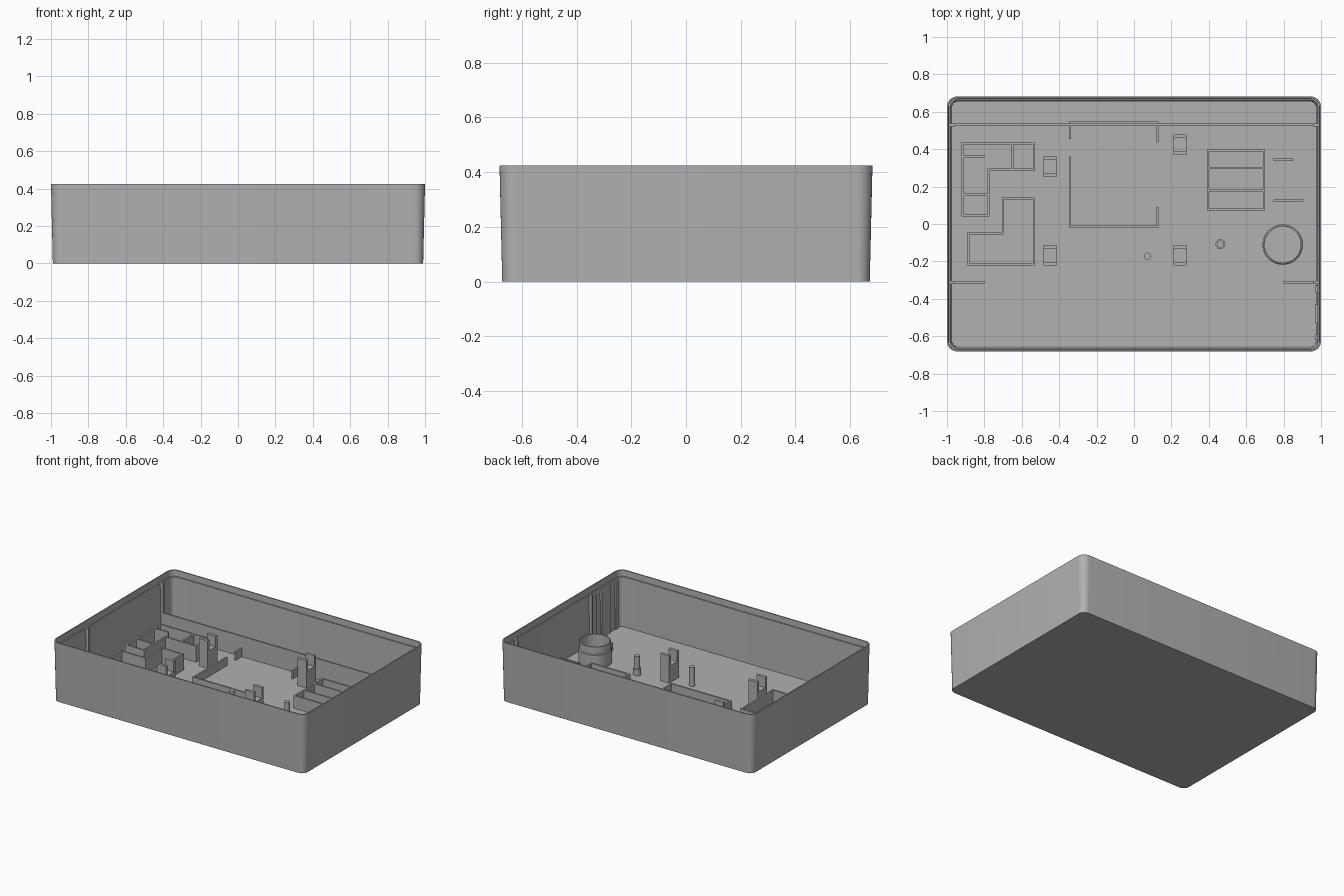
import bpy, bmesh, math
from mathutils import Vector

if "Cube" in bpy.data.objects:
    bpy.data.objects.remove(bpy.data.objects["Cube"], do_unlink=True)

FLOOR = 0.03
SINK = 0.005   # how far parts are let into the floor
RIB = 0.012    # rib thickness

plastic = bpy.data.materials.new("grey plastic")
plastic.use_nodes = True
GREY = (0.44, 0.44, 0.44, 1)
plastic.diffuse_color = GREY
plastic.node_tree.nodes["Principled BSDF"].inputs["Base Color"].default_value = GREY


def finish(name, bm, smooth=False):
    bmesh.ops.recalc_face_normals(bm, faces=bm.faces)
    mesh = bpy.data.meshes.new(name)
    bm.to_mesh(mesh)
    bm.free()
    mesh.materials.append(plastic)
    obj = bpy.data.objects.new(name, mesh)
    bpy.context.collection.objects.link(obj)
    if smooth:
        bpy.ops.object.select_all(action='DESELECT')
        obj.select_set(True)
        bpy.context.view_layer.objects.active = obj
        bpy.ops.object.shade_smooth_by_angle(angle=math.radians(30))
    return obj


def skin(bm, rings, closed=False):
    """Bridge successive vertex rings, then cap both ends or close the loop."""
    loops = [[bm.verts.new(p) for p in ring] for ring in rings]
    pairs = list(zip(loops, loops[1:]))
    if closed:
        pairs.append((loops[-1], loops[0]))
    for a, b in pairs:
        n = len(a)
        for i in range(n):
            j = (i + 1) % n
            bm.faces.new((a[i], a[j], b[j], b[i]))
    if not closed:
        bm.faces.new(loops[0])
        bm.faces.new(loops[-1])


def rounded_ring(hx, hy, r, z, steps=8):
    ring = []
    for k, (sx, sy) in enumerate(((1, 1), (-1, 1), (-1, -1), (1, -1))):
        for s in range(steps + 1):
            a = math.pi / 2 * (k + s / steps)
            ring.append((sx * (hx - r) + r * math.cos(a), sy * (hy - r) + r * math.sin(a), z))
    return ring


def round_part(name, x, y, profile, closed=False, n=32):
    """Turn a (radius, z) profile about a vertical axis."""
    bm = bmesh.new()
    turn = [(math.cos(2 * math.pi * i / n), math.sin(2 * math.pi * i / n)) for i in range(n)]
    skin(bm, [[(x + r * c, y + r * s, z) for c, s in turn] for r, z in profile], closed)
    finish(name, bm, True)


def box(name, x0, x1, y0, y1, z0, z1):
    bm = bmesh.new()
    skin(bm, [[(x0, y0, z), (x1, y0, z), (x1, y1, z), (x0, y1, z)] for z in (z0, z1)])
    return finish(name, bm)


def rib(name, points, top, closed=False):
    """Thin upright wall with mitred corners along a plan path."""
    pts = [Vector(p) for p in points]
    n = len(pts)
    sections = []
    for i, p in enumerate(pts):
        dirs = []
        if closed or i > 0:
            dirs.append((p - pts[i - 1]).normalized())
        if closed or i < n - 1:
            dirs.append((pts[(i + 1) % n] - p).normalized())
        normals = [Vector((-d.y, d.x)) for d in dirs]
        miter = sum(normals, Vector((0, 0))).normalized()
        off = miter * (RIB / 2 / miter.dot(normals[0]))
        a, b = p + off, p - off
        lo = FLOOR - SINK
        sections.append([(a.x, a.y, lo), (b.x, b.y, lo), (b.x, b.y, top), (a.x, a.y, top)])
    bm = bmesh.new()
    skin(bm, sections, closed)
    finish(name, bm)


# Drafted tray shell with a stepped rim
bm = bmesh.new()
skin(bm, [rounded_ring(*v) for v in (
    (0.99, 0.672, 0.045, 0), (1.0, 0.682, 0.055, 0.425),
    (0.991, 0.673, 0.046, 0.425), (0.99, 0.672, 0.045, 0.382),
    (0.981, 0.663, 0.036, 0.382), (0.973, 0.655, 0.03, FLOOR))])
finish("tray_shell", bm, True)

# Long divider across the back and short dividers at the front
rib("back_divider", [(-0.98, 0.53), (0.98, 0.53)], 0.175)
for side, label in ((1, "left"), (-1, "right")):
    rib(label + "_front_divider", [(side * 0.98, -0.312), (side * 0.8, -0.312)], 0.085)
    for y, place in ((0.53, "back"), (-0.312, "front")):
        xs = sorted((side * 0.958, side * 0.984))
        box(f"{label}_{place}_wall_rib", *xs, y - 0.008, y + 0.008, FLOOR - SINK, 0.382)

# Shallow pads on the left wall
for i, (y0, y1) in enumerate(((-0.37, -0.33), (-0.53, -0.43), (-0.62, -0.59))):
    box(f"wall_pad_{i + 1}", 0.967, 0.983, y0, y1, FLOOR - SINK, 0.36)

# Two angled compartments
H = 0.145
rib("back_compartment", [(-0.915, 0.43), (-0.535, 0.43), (-0.535, 0.29),
                         (-0.778, 0.29), (-0.778, 0.045), (-0.915, 0.045)], H, True)
rib("compartment_partition_1", [(-0.915, 0.36), (-0.8, 0.36)], H)
rib("compartment_partition_2", [(-0.915, 0.157), (-0.778, 0.157)], H)
rib("compartment_partition_3", [(-0.65, 0.43), (-0.65, 0.29)], H)
rib("front_compartment", [(-0.885, -0.05), (-0.7, -0.05), (-0.7, 0.137),
                          (-0.535, 0.137), (-0.535, -0.217), (-0.885, -0.217)], H, True)

# Low frame with gaps in its sides
rib("frame_back", [(-0.342, 0.455), (-0.342, 0.542), (0.125, 0.542), (0.125, 0.435)], 0.09)
rib("frame_front", [(-0.342, 0.36), (-0.342, -0.015), (0.125, -0.015), (0.125, 0.092)], 0.09)

# Three-cell compartment and two loose ribs beside it
rib("cell_compartment", [(0.395, 0.393), (0.695, 0.393), (0.695, 0.077), (0.395, 0.077)], 0.12, True)
for i, y in enumerate((0.3, 0.18)):
    rib(f"cell_partition_{i + 1}", [(0.395, y), (0.695, y)], 0.12)
rib("small_rib_back", [(0.745, 0.343), (0.85, 0.343)], 0.12)
rib("small_rib_front", [(0.745, 0.125), (0.905, 0.125)], 0.12)

# Forked support posts
for i, (x, y) in enumerate(((-0.45, 0.306), (-0.45, -0.168), (0.247, 0.424), (0.247, -0.168))):
    bm = bmesh.new()
    outline = [(-0.055, FLOOR - SINK), (0.055, FLOOR - SINK), (0.055, 0.225), (0.035, 0.225),
               (0.035, 0.15), (-0.035, 0.15), (-0.035, 0.225), (-0.055, 0.225)]
    skin(bm, [[(x + s, y + dy, z) for dy, z in outline] for s in (-0.035, 0.035)])
    finish(f"support_post_{i + 1}", bm)

# Round cup and locating pins
LOW = FLOOR - SINK
round_part("round_cup", 0.795, -0.11, [(0.108, LOW), (0.108, 0.125), (0.103, 0.13), (0.103, 0.182),
                                       (0.096, 0.182), (0.096, LOW)], True, 48)
round_part("stepped_pin", 0.462, -0.108, [(0.026, LOW), (0.026, 0.075), (0.019, 0.075), (0.019, 0.165)])
round_part("plain_pin", 0.072, -0.172, [(0.019, LOW), (0.019, 0.165)])
